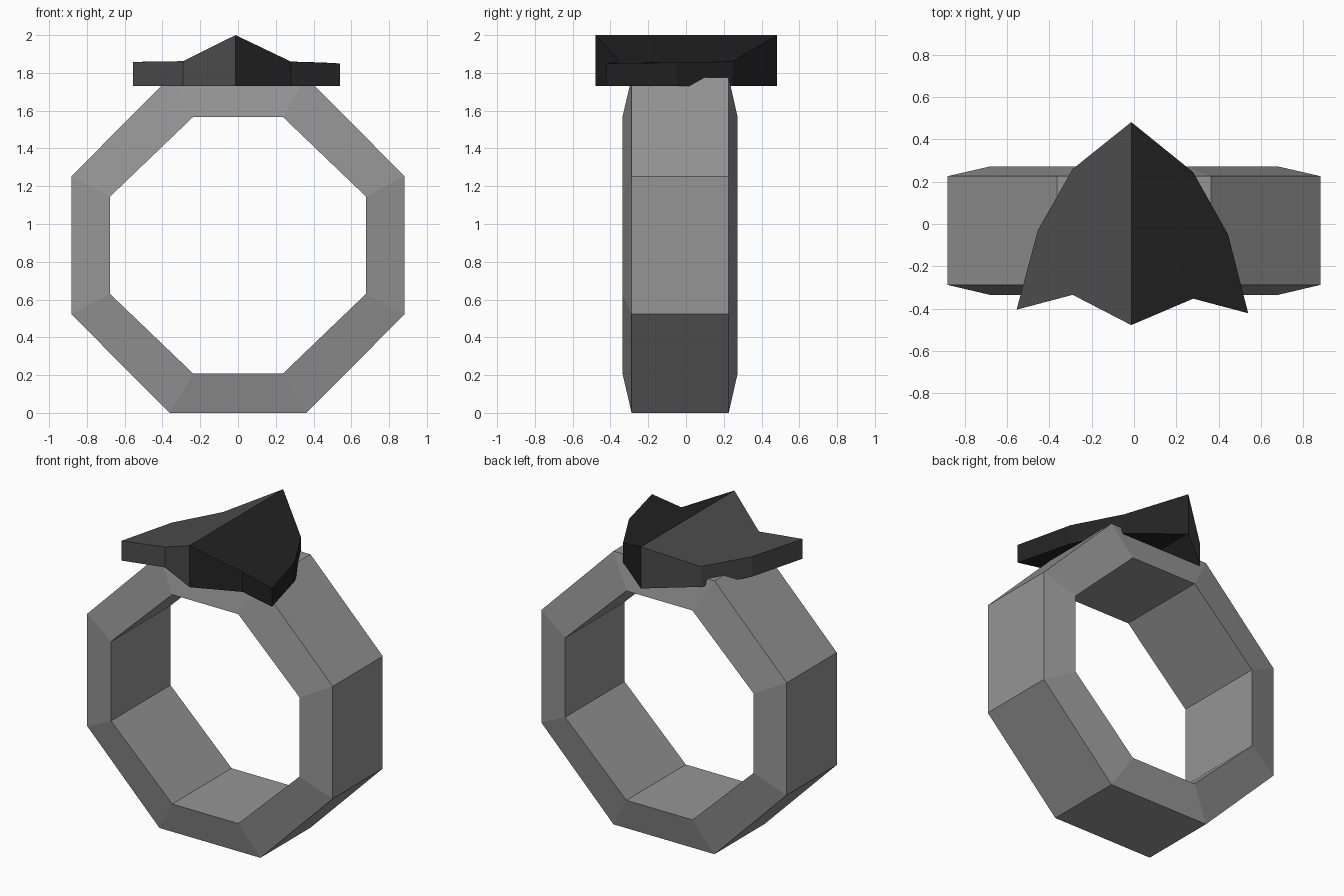
import bpy, bmesh

if "Cube" in bpy.data.objects:
    bpy.data.objects.remove(bpy.data.objects["Cube"])


def material(name, rgb):
    m = bpy.data.materials.new(name)
    m.diffuse_color = (*rgb, 1)
    m.use_nodes = True
    m.node_tree.nodes["Principled BSDF"].inputs["Base Color"].default_value = m.diffuse_color
    return m


def make_object(name, verts, faces, mats, indices=None):
    mesh = bpy.data.meshes.new(name)
    mesh.from_pydata(verts, [], faces)
    for m in mats:
        mesh.materials.append(m)
    if indices:
        for p, i in zip(mesh.polygons, indices):
            p.material_index = i
    bm = bmesh.new()
    bm.from_mesh(mesh)
    bmesh.ops.remove_doubles(bm, verts=bm.verts, dist=0.0005)
    bmesh.ops.recalc_face_normals(bm, faces=bm.faces)
    bm.to_mesh(mesh)
    bm.free()
    obj = bpy.data.objects.new(name, mesh)
    bpy.context.collection.objects.link(obj)
    return obj


steel = material("steel grey", (0.30, 0.30, 0.30))
charcoal = material("charcoal", (0.072, 0.072, 0.072))
black = material("near black", (0.016, 0.016, 0.016))


# Octagonal band: outer and inner loops, inner edges slightly wider
def octagon(a, b, c, d, y):
    """a,b = half width / half side height; c,d = half top width / half height."""
    zc = 0.8875
    pts = [(a, b), (c, d), (-c, d), (-a, b), (-a, -b), (-c, -d), (c, -d), (a, -b)]
    return [(x, y, zc + z) for x, z in pts]


outer = (0.882, 0.365, 0.363, 0.8875)
inner = (0.677, 0.258, 0.237, 0.68)
rings = [octagon(*outer, -0.288), octagon(*inner, -0.336),
         octagon(*inner, 0.273), octagon(*outer, 0.226)]
verts = [v for r in rings for v in r]
faces = []
for r in range(4):
    s = (r + 1) % 4
    for i in range(8):
        j = (i + 1) % 8
        faces.append((r * 8 + i, r * 8 + j, s * 8 + j, s * 8 + i))
make_object("ring_band", verts, faces, [steel])

# Winged emblem: two halves meeting on a raised centre ridge
BOTTOM = 1.73
left = [(-0.013, 0.482, 2.0), (-0.29, 0.26, 1.862), (-0.455, -0.03, 1.86),
        (-0.555, -0.405, 1.858), (-0.29, -0.335, 1.862), (-0.013, -0.478, 2.0)]
right = [(-0.013, 0.482, 2.0), (0.28, 0.245, 1.86), (0.445, -0.05, 1.855),
         (0.54, -0.422, 1.85), (0.28, -0.353, 1.86), (-0.013, -0.478, 2.0)]
verts, faces, indices = [], [], []
for k, side in enumerate((left, right)):
    o, n = len(verts), len(side)
    verts += side + [(x, y, BOTTOM) for x, y, z in side]
    half = [tuple(range(o, o + n)), tuple(range(o + n, o + 2 * n))]
    half += [(o + i, o + i + 1, o + n + i + 1, o + n + i) for i in range(n - 1)]
    faces += half
    indices += [k] * len(half)
make_object("winged_emblem", verts, faces, [charcoal, black], indices)
